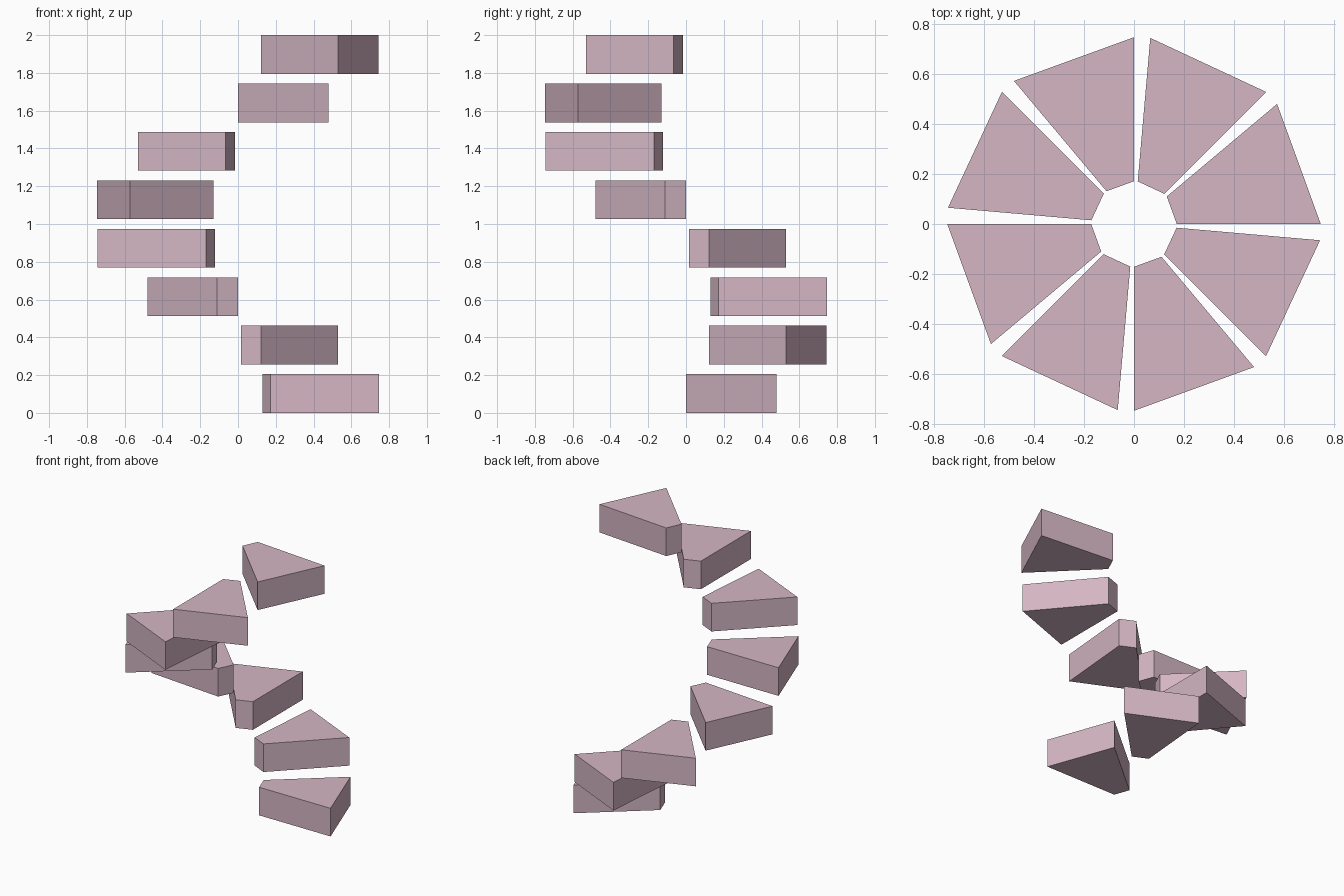
import bpy, bmesh
from math import cos, sin, radians

if "Cube" in bpy.data.objects:
    bpy.data.objects.remove(bpy.data.objects["Cube"])

STEPS = 8
PITCH = 2 / 7.8            # rise from one step to the next
THICK = PITCH * 0.8        # step thickness
R_IN, R_OUT = 0.171, 0.747
TURN, SPAN = radians(45), radians(40)

pink = bpy.data.materials.new("pink")
pink.diffuse_color = (0.66, 0.47, 0.55, 1)
pink.use_nodes = True
pink.node_tree.nodes["Principled BSDF"].inputs["Base Color"].default_value = pink.diffuse_color


def polar(r, a):
    return (r * cos(a), r * sin(a), 0)


# one straight-edged wedge, extruded upwards
bm = bmesh.new()
corners = [polar(R_IN, 0), polar(R_OUT, 0), polar(R_OUT, SPAN), polar(R_IN, SPAN)]
base = bm.faces.new([bm.verts.new(c) for c in corners])
top = bmesh.ops.extrude_face_region(bm, geom=[base])["geom"]
bmesh.ops.translate(bm, vec=(0, 0, THICK),
                    verts=[v for v in top if isinstance(v, bmesh.types.BMVert)])
bmesh.ops.recalc_face_normals(bm, faces=bm.faces)
wedge = bpy.data.meshes.new("step")
bm.to_mesh(wedge)
bm.free()
wedge.materials.append(pink)

# spiral of steps sharing the wedge
for i in range(STEPS):
    step = bpy.data.objects.new(f"step_{i + 1}", wedge)
    step.location.z = i * PITCH
    step.rotation_euler.z = i * TURN
    bpy.context.collection.objects.link(step)
